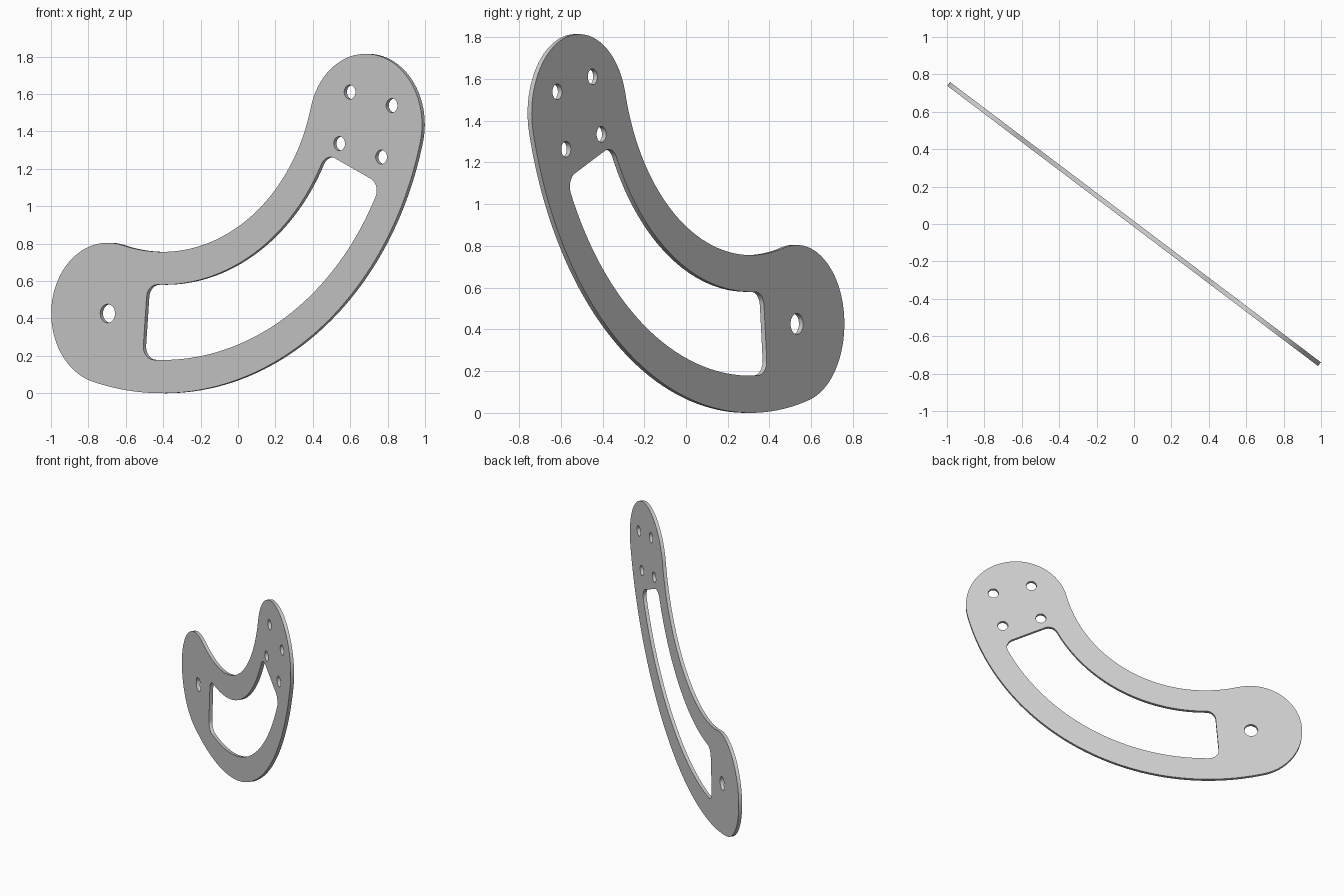
import bpy, bmesh
from math import radians, cos, sin, asin, pi
from mathutils import Matrix, Vector

if "Cube" in bpy.data.objects:
    bpy.data.objects.remove(bpy.data.objects["Cube"])

# Arc-shaped plate, drawn flat, then stood up and turned
CENTER = Vector((-0.498, 1.784))
MID_R, END_R, THICK = 1.406, 0.378, 0.025
A0, A1 = radians(-105.1), radians(-14.3)


def polar(r, a):
    return CENTER + Vector((r * cos(a), r * sin(a)))


def arc(c, r, a, b, n):
    return [c + Vector((r * cos(a + (b - a) * i / n), r * sin(a + (b - a) * i / n)))
            for i in range(n + 1)]


def outline():
    ro, ri = MID_R + END_R, MID_R - END_R
    return (arc(CENTER, ro, A0, A1, 64)
            + arc(polar(MID_R, A1), END_R, A1, A1 + pi, 40)[1:]
            + arc(CENTER, ri, A1, A0, 64)[1:]
            + arc(polar(MID_R, A0), END_R, A0 + pi, A0 + 2 * pi, 40)[1:-1])


def window(ri, ro, a0, a1, f):
    # Annular sector with rounded corners
    do, di = asin(f / (ro - f)), asin(f / (ri + f))
    q = pi / 2
    return (arc(CENTER, ro, a0 + do, a1 - do, 56)
            + arc(polar(ro - f, a1 - do), f, a1 - do, a1 + q, 8)[1:]
            + arc(polar(ri + f, a1 - di), f, a1 + q, a1 - di + pi, 8)
            + arc(CENTER, ri, a1 - di, a0 + di, 56)[1:]
            + arc(polar(ri + f, a0 + di), f, a0 + di + pi, a0 + 3 * q, 8)[1:]
            + arc(polar(ro - f, a0 + do), f, a0 + 3 * q, a0 + do + 2 * pi, 8)[:-1])


def hole(c, r):
    return arc(c, r, 0, 2 * pi, 32)[:-1]


loops = [outline(),
         window(1.204, 1.606, radians(-94.75), radians(-24.5), 0.07),
         hole(polar(MID_R, A0), 0.05)]

# Four bolt holes in the upper end
radial = Vector((cos(A1), sin(A1)))
tangent = Vector((-sin(A1), cos(A1)))
for i in (-1, 1):
    for j in (-1, 1):
        loops.append(hole(polar(MID_R, A1) + radial * 0.145 * i + tangent * 0.142 * j, 0.038))

# Filled and extruded profile
curve = bpy.data.curves.new("curved_plate", 'CURVE')
curve.dimensions = '2D'
curve.fill_mode = 'BOTH'
curve.extrude = THICK / 2
for pts in loops:
    s = curve.splines.new('POLY')
    s.points.add(len(pts) - 1)
    for p, co in zip(s.points, pts):
        p.co = (co.x, co.y, 0, 1)
    s.use_cyclic_u = True
plate = bpy.data.objects.new("curved_plate", curve)
bpy.context.collection.objects.link(plate)
bpy.context.view_layer.objects.active = plate
plate.select_set(True)
bpy.ops.object.convert(target='MESH')
plate = bpy.context.view_layer.objects.active

# Weld, stand upright and turn
bm = bmesh.new()
bm.from_mesh(plate.data)
bmesh.ops.remove_doubles(bm, verts=bm.verts, dist=0.0003)
bm.transform(Matrix.Rotation(radians(-37.08), 4, 'Z') @ Matrix.Rotation(pi / 2, 4, 'X'))
bmesh.ops.recalc_face_normals(bm, faces=bm.faces)
bm.to_mesh(plate.data)
bm.free()
bpy.ops.object.shade_smooth_by_angle(angle=radians(30))
